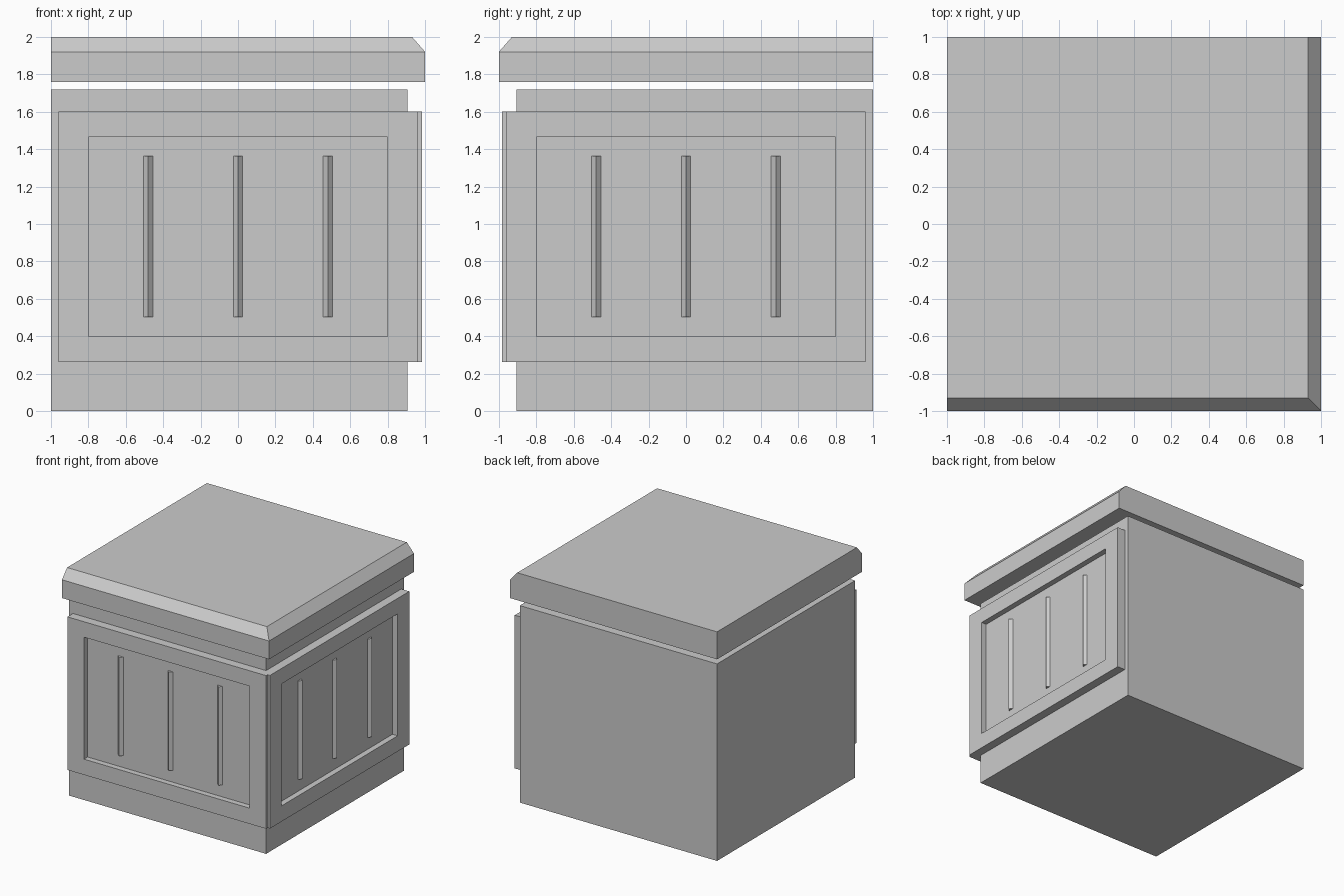
import bpy
import bmesh
import math
from mathutils import Matrix

if "Cube" in bpy.data.objects:
    bpy.data.objects.remove(bpy.data.objects["Cube"], do_unlink=True)

# Single stone grey material
stone = bpy.data.materials.new("stone_grey")
stone.use_nodes = True
GREY = (0.6, 0.6, 0.6, 1)
stone.diffuse_color = GREY
stone.node_tree.nodes["Principled BSDF"].inputs["Base Color"].default_value = GREY


def box(bm, low, high):
    """Add a box between two corners and return its vertices."""
    verts = bmesh.ops.create_cube(bm, size=1)["verts"]
    for v in verts:
        for i in range(3):
            v.co[i] = high[i] if v.co[i] > 0 else low[i]
    return verts


def extrude_to(bm, face, low, high):
    """Extrude a face and fit the new one to the given corners."""
    mid = face.calc_center_median()
    out = bmesh.ops.extrude_discrete_faces(bm, faces=[face])["faces"][0]
    for v in out.verts:
        for i in range(3):
            v.co[i] = high[i] if v.co[i] > mid[i] else low[i]
    return out


def facing(bm, axis, sign):
    bm.faces.ensure_lookup_table()
    return max(bm.faces, key=lambda f: sign * f.calc_center_median()[axis])


def finish(bm, name, turn=0):
    bmesh.ops.rotate(bm, verts=bm.verts, matrix=Matrix.Rotation(turn, 3, "Z"))
    bmesh.ops.recalc_face_normals(bm, faces=bm.faces)
    mesh = bpy.data.meshes.new(name)
    bm.to_mesh(mesh)
    bm.free()
    mesh.materials.append(stone)
    obj = bpy.data.objects.new(name, mesh)
    bpy.context.collection.objects.link(obj)


# Main block, flush with the slab at the back and left-hand end
bm = bmesh.new()
box(bm, (-1, -0.905, 0), (0.905, 1, 1.72))
finish(bm, "body")

# Top slab, sloped only along its two exposed edges
bm = bmesh.new()
box(bm, (-1, -1, 1.76), (1, 1, 1.92))
extrude_to(bm, facing(bm, 2, 1), (-1, -0.93, 2), (0.93, 1, 2))
finish(bm, "top_slab")

# The same recessed panel and ridges on the front and the side
for side, turn in (("front", 0), ("side", math.pi / 2)):
    bm = bmesh.new()
    box(bm, (-0.96, -0.982, 0.263), (0.96, -0.905, 1.6))
    floor = -0.932
    rim = extrude_to(bm, facing(bm, 1, -1), (-0.8, -0.982, 0.4), (0.8, -0.982, 1.465))
    extrude_to(bm, rim, (-0.8, floor, 0.4), (0.8, floor, 1.465))
    finish(bm, side + "_panel", turn)

    # Upright diamond bars half sunk into the recess
    for n, x in enumerate((-0.48, 0, 0.48), 1):
        bm = bmesh.new()
        bmesh.ops.create_cone(
            bm, cap_ends=True, segments=4, radius1=0.025, radius2=0.025, depth=0.86,
            matrix=Matrix.Translation((x, floor, 0.934)))
        finish(bm, f"{side}_bar_{n}", turn)
